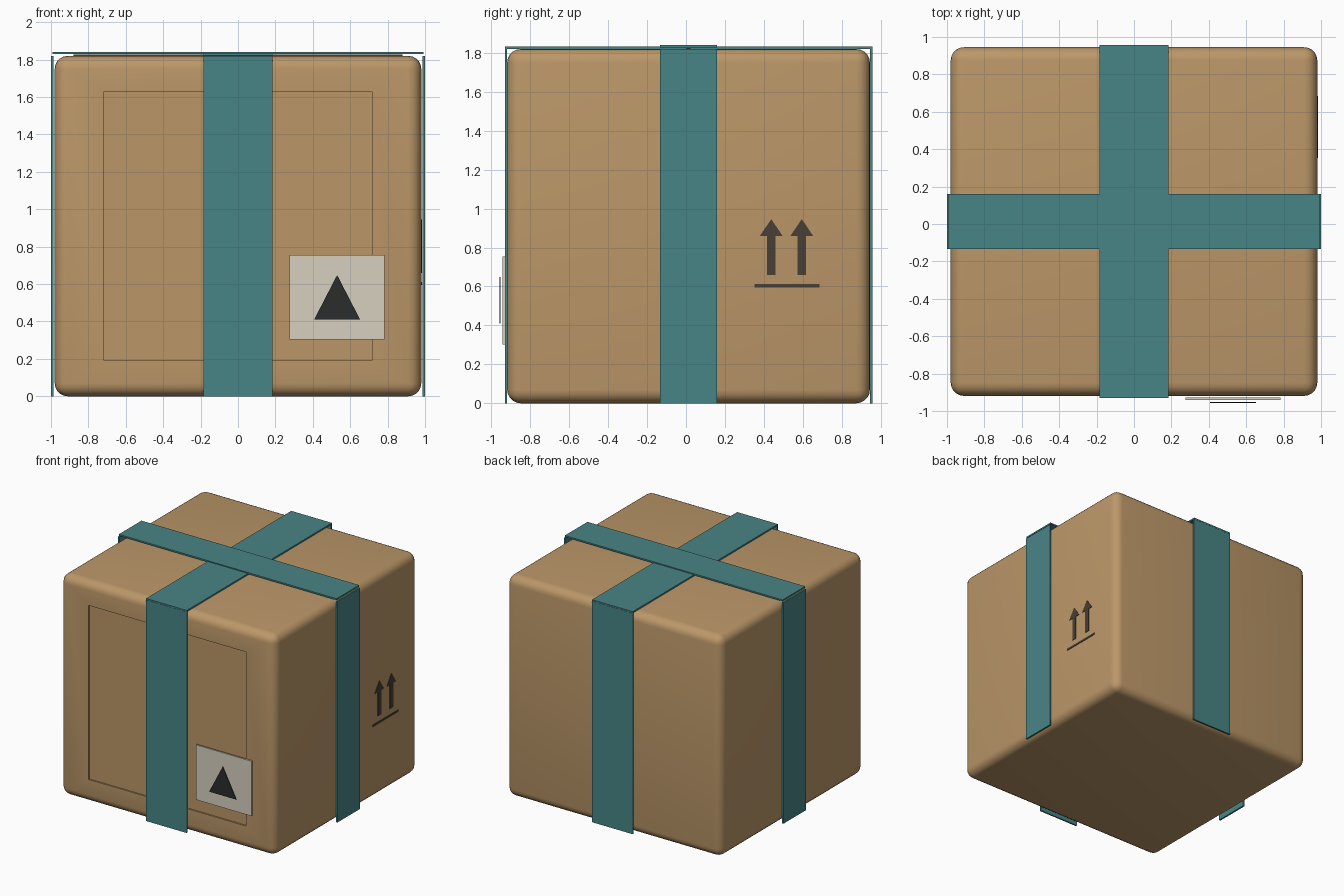
import bpy, bmesh
from mathutils import Vector

if "Cube" in bpy.data.objects:
    bpy.data.objects.remove(bpy.data.objects["Cube"])

CY = 0.013   # centre of the carton in y


def material(name, rgb):
    m = bpy.data.materials.new(name)
    m.diffuse_color = (*rgb, 1)
    m.use_nodes = True
    m.node_tree.nodes["Principled BSDF"].inputs["Base Color"].default_value = m.diffuse_color
    return m


CARD = material("cardboard", (0.50, 0.31, 0.14))
TAPE = material("teal_tape", (0.066, 0.235, 0.24))
PAPER = material("label_paper", (0.68, 0.63, 0.52))
INK = material("black_ink", (0.024, 0.026, 0.026))
PRINT = material("brown_print", (0.065, 0.05, 0.038))


def finish(name, bm, mat):
    bmesh.ops.recalc_face_normals(bm, faces=bm.faces)
    me = bpy.data.meshes.new(name)
    bm.to_mesh(me)
    bm.free()
    ob = bpy.data.objects.new(name, me)
    me.materials.append(mat)
    bpy.context.collection.objects.link(ob)
    return ob


def cuboid(bm, lo, hi):
    verts = bmesh.ops.create_cube(bm, size=1)["verts"]
    lo, hi = Vector(lo), Vector(hi)
    for v in verts:
        v.co = (lo + hi) / 2 + v.co * (hi - lo)


def box(name, lo, hi, mat):
    bm = bmesh.new()
    cuboid(bm, lo, hi)
    return finish(name, bm, mat)


def prism(name, points, depth, mat):
    """Extrude a flat outline along the depth vector."""
    bm = bmesh.new()
    face = bm.faces.new([bm.verts.new(p) for p in points])
    new = bmesh.ops.extrude_face_region(bm, geom=[face], use_keep_orig=True)["geom"]
    bmesh.ops.translate(bm, vec=depth, verts=[g for g in new if isinstance(g, bmesh.types.BMVert)])
    return finish(name, bm, mat)


# Carton: rounded box with a shallow square recess in the front
bm = bmesh.new()
cuboid(bm, (-0.98, CY - 0.932, 0), (0.98, CY + 0.932, 1.82))
bmesh.ops.bevel(bm, geom=bm.edges[:], offset=0.07, segments=5, profile=0.5, affect='EDGES')
bm.normal_update()
front = min(bm.faces, key=lambda f: f.calc_center_median().y - f.calc_area())
front = min((f for f in bm.faces if f.calc_area() > 1), key=lambda f: f.calc_center_median().y)
bmesh.ops.inset_individual(bm, faces=[front], thickness=0.1)
for v in front.verts:
    v.co.x = 0.718 if v.co.x > 0 else -0.718
    v.co.z = 1.628 if v.co.z > 0.91 else 0.195
wall = bmesh.ops.extrude_discrete_faces(bm, faces=[front])["faces"][0]
for v in wall.verts:
    v.co.y += 0.012
carton = finish("carton", bm, CARD)
bpy.context.view_layer.objects.active = carton
carton.select_set(True)
bpy.ops.object.shade_smooth_by_angle(angle=0.6)

# Top flap seam, under the cross tape
box("flap_seam", (-0.88, CY - 0.01, 1.815), (0.88, CY + 0.01, 1.826), PRINT)

# Tape: two strips over the top, one down each side
box("top_tape_lengthwise", (-0.185, CY - 0.944, 1.821), (0.185, CY + 0.944, 1.833), TAPE)
box("top_tape_crosswise", (-0.992, CY - 0.147, 1.829), (0.992, CY + 0.147, 1.841), TAPE)
for side, s in (("front", -1), ("back", 1)):
    a, b = sorted((CY + s * 0.932, CY + s * 0.944))
    box(side + "_tape", (-0.185, a, 0), (0.185, b, 1.82), TAPE)
for side, s in (("left", -1), ("right", 1)):
    a, b = sorted((s * 0.986, s * 1.0))
    box(side + "_tape", (a, CY - 0.147, 0), (b, CY + 0.147, 1.82), TAPE)

# Shipping label with a triangle mark
box("label", (0.275, -0.942, 0.303), (0.783, -0.928, 0.755), PAPER)
prism("label_triangle",
      [(0.407, -0.957, 0.41), (0.653, -0.957, 0.41), (0.53, -0.957, 0.648)],
      (0, 0.005, 0), INK)

# This-way-up arrows on the right side
for i, y in enumerate((0.438, 0.595)):
    outline = [(-0.021, 0.66), (0.021, 0.66), (0.021, 0.859), (0.059, 0.859),
               (0, 0.946), (-0.059, 0.859), (-0.021, 0.859)]
    prism(f"up_arrow_{i + 1}", [(0.979, y + dy, z) for dy, z in outline], (0.005, 0, 0), PRINT)
box("arrow_underline", (0.979, 0.352, 0.596), (0.984, 0.685, 0.612), PRINT)
